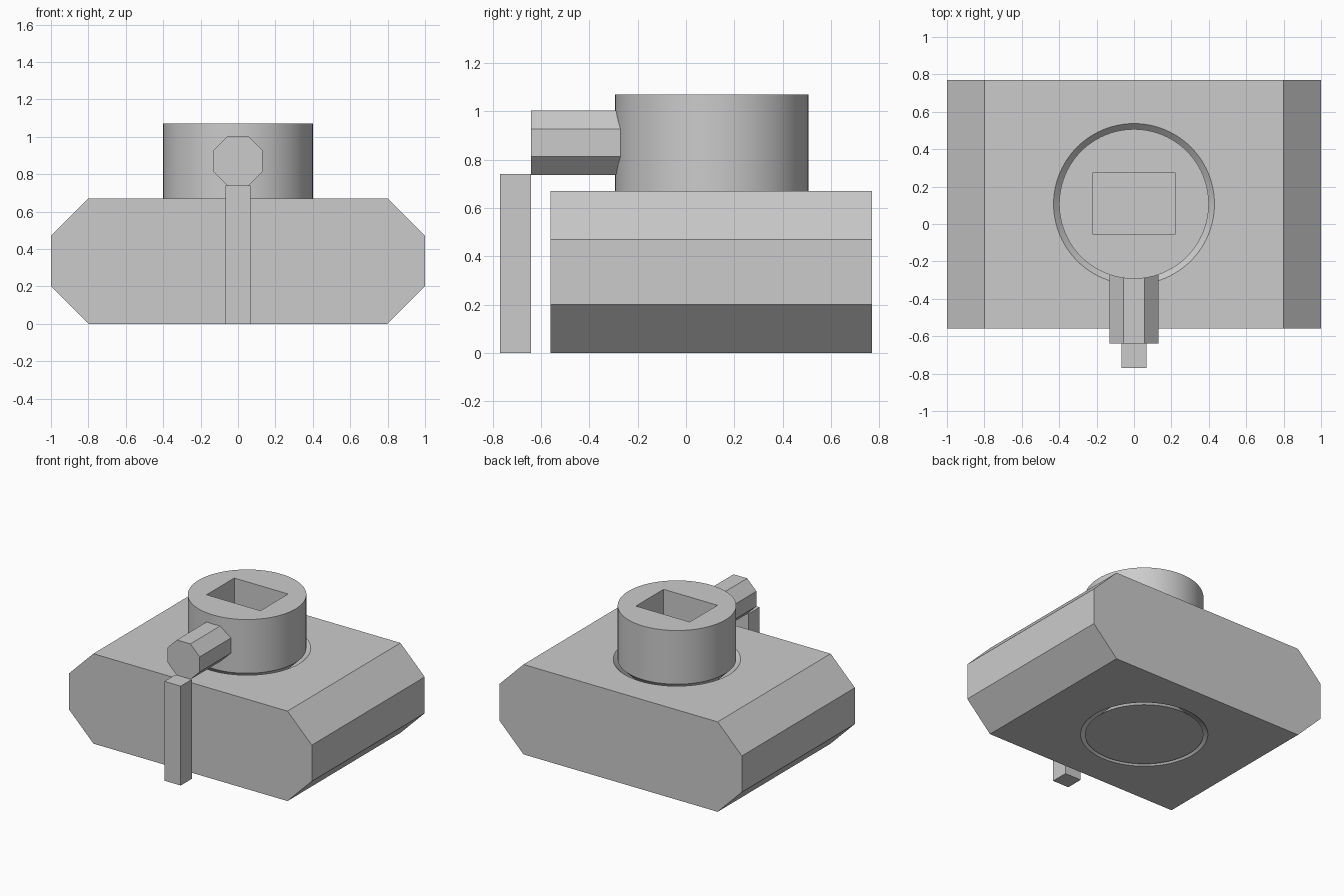
import bpy, bmesh
from math import cos, sin, pi, radians

if "Cube" in bpy.data.objects:
    bpy.data.objects.remove(bpy.data.objects["Cube"])

grey = bpy.data.materials.new("light grey")
grey.use_nodes = True
grey.diffuse_color = (0.6, 0.6, 0.6, 1)
grey.node_tree.nodes["Principled BSDF"].inputs["Base Color"].default_value = (0.6, 0.6, 0.6, 1)

AXIS_Y = 0.107      # y position of the turning axis
TOP = 0.67          # top of the base
TAPER = 0.2         # chamfer of the base and of the bearing
GAP = 0.03          # clearance around the knob


def add_object(name, bm):
    bmesh.ops.recalc_face_normals(bm, faces=bm.faces)
    mesh = bpy.data.meshes.new(name)
    bm.to_mesh(mesh)
    bm.free()
    mesh.materials.append(grey)
    obj = bpy.data.objects.new(name, mesh)
    bpy.context.collection.objects.link(obj)
    return obj


def extrude_y(name, outline, y0, y1):
    """Prism along y from an x, z outline."""
    bm = bmesh.new()
    face = bm.faces.new([bm.verts.new((x, y0, z)) for x, z in outline])
    moved = bmesh.ops.extrude_face_region(bm, geom=[face], use_keep_orig=True)["geom"]
    verts = [v for v in moved if isinstance(v, bmesh.types.BMVert)]
    bmesh.ops.translate(bm, verts=verts, vec=(0, y1 - y0, 0))
    return add_object(name, bm)


def revolve(name, profile, steps=96):
    """Closed solid turned around the vertical axis from radius, z points."""
    bm = bmesh.new()
    rings = [[bm.verts.new((r * cos(2 * pi * i / steps), AXIS_Y + r * sin(2 * pi * i / steps), z))
              for i in range(steps)] for r, z in profile]
    for low, high in zip(rings, rings[1:]):
        for i in range(steps):
            j = (i + 1) % steps
            bm.faces.new((low[i], low[j], high[j], high[i]))
    bm.faces.new(rings[0][::-1])
    bm.faces.new(rings[-1])
    return add_object(name, bm)


def chamfered(half_width, z0, z1, cut):
    """Rectangle outline with four cut corners."""
    w = half_width
    return [(-w + cut, z0), (w - cut, z0), (w, z0 + cut), (w, z1 - cut),
            (w - cut, z1), (-w + cut, z1), (-w, z1 - cut), (-w, z0 + cut)]


def rectangle(half_width, z0, z1):
    return [(-half_width, z0), (half_width, z0), (half_width, z1), (-half_width, z1)]


def combine(target, tool, operation):
    mod = target.modifiers.new(operation, "BOOLEAN")
    mod.operation, mod.object, mod.solver = operation, tool, "EXACT"
    bpy.context.view_layer.objects.active = target
    bpy.ops.object.modifier_apply(modifier=mod.name)
    bpy.data.objects.remove(tool)


def waisted(radius, bottom, top):
    """Bearing profile, narrowed by the taper in the middle."""
    neck = radius - TAPER
    return [(radius, bottom), (radius, 0), (neck, TAPER),
            (neck, TOP - TAPER), (radius, TOP), (radius, top)]


# Base block with a waisted hole through it
base = extrude_y("base", chamfered(1, 0, TOP, TAPER), -0.56, 0.77)
combine(base, revolve("bearing_cutter", waisted(0.4 + GAP, -0.1, TOP + 0.1)), "DIFFERENCE")

# Captive knob, with its handle and a rectangular pocket in the top
knob = revolve("knob", waisted(0.4, 0, 1.07)[1:])
combine(knob, extrude_y("handle", chamfered(0.132, 0.737, 1.002, 0.076), -0.64, -0.15), "UNION")
combine(knob, extrude_y("pocket_cutter", rectangle(0.222, TOP, 1.2), -0.053, 0.273), "DIFFERENCE")

# Upright post that carries the end of the handle
extrude_y("handle_support", rectangle(0.067, 0, 0.74), -0.77, -0.64)

# Smooth round walls, sharp edges elsewhere
for obj in (base, knob):
    bpy.ops.object.select_all(action="DESELECT")
    obj.select_set(True)
    bpy.context.view_layer.objects.active = obj
    bpy.ops.object.shade_smooth_by_angle(angle=radians(25))
